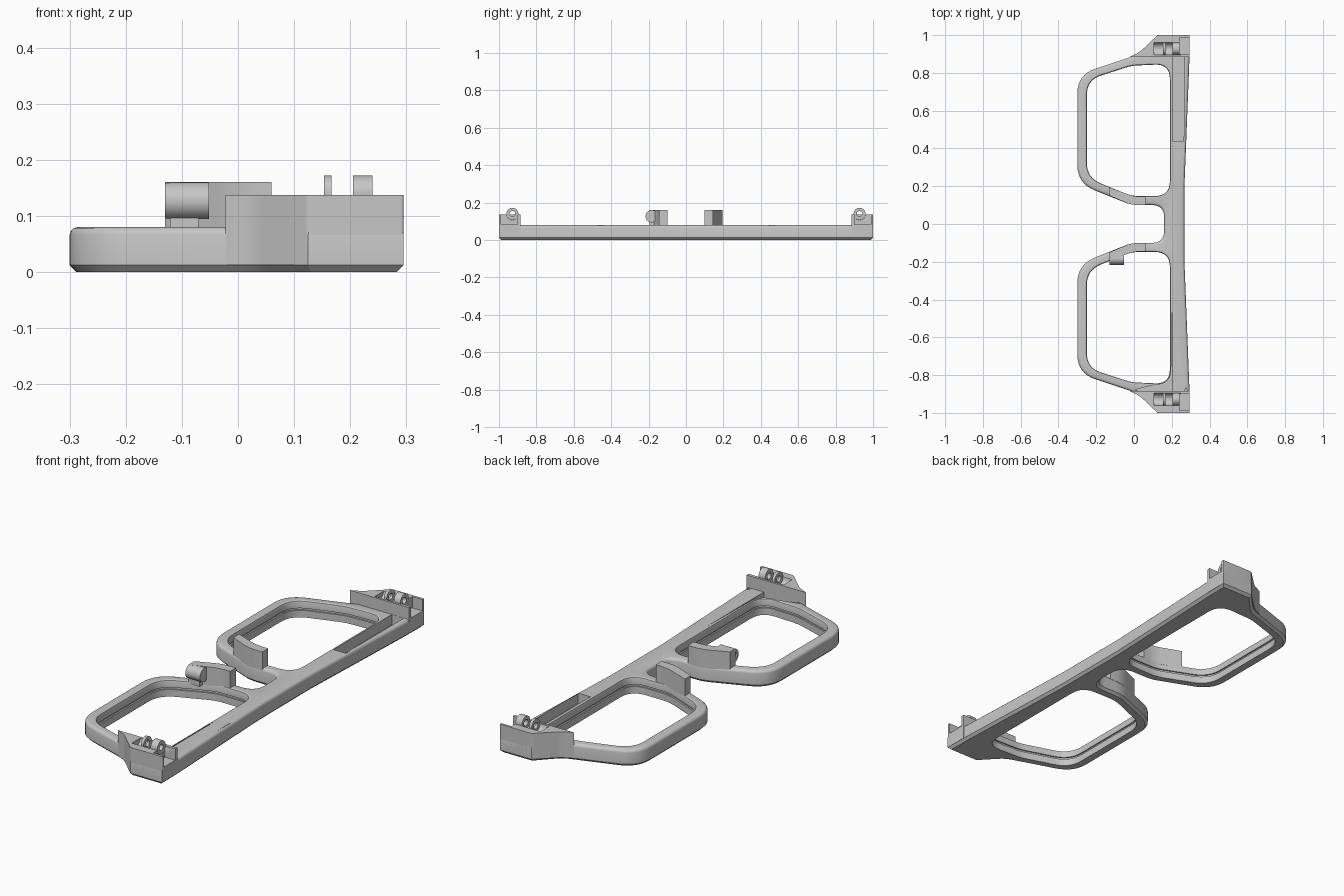
import bpy, bmesh, math
from mathutils import Vector, Matrix

cube = bpy.data.objects.get("Cube")
if cube:
    bpy.data.objects.remove(cube, do_unlink=True)

grey = bpy.data.materials.new("plain grey")
grey.use_nodes = True
grey.diffuse_color = (0.57, 0.57, 0.57, 1)
grey.node_tree.nodes["Principled BSDF"].inputs["Base Color"].default_value = (0.57, 0.57, 0.57, 1)


def finish(name, bm):
    bm.normal_update()
    bmesh.ops.recalc_face_normals(bm, faces=bm.faces)
    mesh = bpy.data.meshes.new(name)
    bm.to_mesh(mesh)
    bm.free()
    mesh.materials.append(grey)
    ob = bpy.data.objects.new(name, mesh)
    bpy.context.collection.objects.link(ob)
    return ob


def rounded(corners, steps=8):
    """Turn (x, y, trim) corners into a smooth closed outline."""
    out = []
    for i, (x, y, r) in enumerate(corners):
        p = Vector((x, y))
        if r == 0:
            out.append(p)
            continue
        a = p + (Vector(corners[i - 1][:2]) - p).normalized() * r
        b = p + (Vector(corners[(i + 1) % len(corners)][:2]) - p).normalized() * r
        for k in range(steps + 1):
            t = k / steps
            out.append(a * (1 - t) ** 2 + p * 2 * t * (1 - t) + b * t * t)
    return out


def grow(pts, d):
    """Offset a counter-clockwise outline outwards by d."""
    out = []
    for i, p in enumerate(pts):
        e, f = (p - pts[i - 1]).normalized(), (pts[(i + 1) % len(pts)] - p).normalized()
        n, m = Vector((e.y, -e.x)), Vector((f.y, -f.x))
        out.append(p + (n + m) * d / (1 + n.dot(m)))
    return out


def walls(bm, pts, profile):
    """Loft an outline through (height, offset) levels; return end rings."""
    rings = [[bm.verts.new((p.x, p.y, z)) for p in grow(pts, d)] for z, d in profile]
    n = len(pts)
    for lo, hi in zip(rings, rings[1:]):
        for i in range(n):
            bm.faces.new((lo[i], lo[(i + 1) % n], hi[(i + 1) % n], hi[i]))
    return rings[0], rings[-1]


def fill(bm, rings):
    """Fill a flat region bounded by an outer ring and its holes."""
    edges = [bm.edges.get((r[i - 1], r[i])) for r in rings for i in range(len(r))]
    bmesh.ops.triangle_fill(bm, use_beauty=True, edges=edges, normal=(0, 0, 1))


def stack(name, pts, profile):
    bm = bmesh.new()
    low, high = walls(bm, pts, profile)
    bm.faces.new(low[::-1])
    bm.faces.new(high)
    return finish(name, bm)


def rectangle(x, y):
    return [Vector(p) for p in ((x[0], y[0]), (x[1], y[0]), (x[1], y[1]), (x[0], y[1]))]


def box(name, x, y, z):
    return stack(name, rectangle(x, y), [(z[0], 0), (z[1], 0)])


def rod(name, x0, x1, y, z, r):
    bm = bmesh.new()
    place = Matrix.Translation(((x0 + x1) / 2, y, z)) @ Matrix.Rotation(math.pi / 2, 4, "Y")
    bmesh.ops.create_cone(bm, cap_ends=True, segments=32, radius1=r, radius2=r,
                          depth=x1 - x0, matrix=place)
    return finish(name, bm)


def cut(ob, tool):
    mod = ob.modifiers.new("cut", "BOOLEAN")
    mod.operation, mod.solver, mod.object = "DIFFERENCE", "EXACT", tool
    bpy.context.view_layer.objects.active = ob
    bpy.ops.object.modifier_apply(modifier=mod.name)
    bpy.data.objects.remove(tool, do_unlink=True)


def mirrored(pts, s):
    return pts if s > 0 else [(p[0], -p[1], *p[2:]) for p in pts[::-1]]


# Half outlines, counter-clockwise, as (x, y, corner trim)
half = [(0.267, 0.2, 0), (0.293, 0.86, 0), (0.295, 1, 0), (0.125, 1, 0),
        (0.03, 0.9, 0.03), (-0.3, 0.79, 0.1), (-0.3, 0.215, 0.1),
        (-0.013, 0.1, 0.04), (0.16, 0.1, 0.065)]
hole = [(0.19, 0.148, 0.08), (0.19, 0.847, 0.08), (-0.013, 0.838, 0.03),
        (-0.25, 0.762, 0.08), (-0.25, 0.245, 0.08), (-0.013, 0.148, 0.04)]
block = [(0.295, 0.885, 0), (0.295, 1, 0.005), (0.125, 1, 0.01),
         (0.03, 0.91, 0.02), (-0.022, 0.885, 0)]
pad = [(0.06, 0.1, 0), (0.06, 0.145, 0), (0, 0.145, 0.04), (-0.13, 0.194, 0),
       (-0.13, 0.15, 0), (-0.013, 0.1, 0.04)]

# Front frame: chamfered underside, rounded rim, grooved lens openings, brow channels
bm = bmesh.new()
low, high = walls(bm, rounded(half + mirrored(half, -1)),
                  [(0, -0.012), (0.012, 0), (0.066, 0), (0.073, -0.002),
                   (0.078, -0.007), (0.08, -0.014)])
bottoms, tops = [low], [high]
for s in (1, -1):
    low, high = walls(bm, rounded(mirrored(hole, s)),
                      [(0, 0), (0.034, 0), (0.034, 0.007), (0.044, 0.007), (0.044, 0),
                       (0.072, 0), (0.077, 0.002), (0.08, 0.007)])
    bottoms.append(low)
    tops.append(high)
    low, high = walls(bm, rectangle((0.203, 0.268), sorted((s * 0.44, s * 0.884))),
                      [(0.03, 0), (0.08, 0)])
    bm.faces.new(low)
    tops.append(high)
fill(bm, bottoms)
fill(bm, tops)
parts = [finish("front_frame", bm)]

for s, side in ((1, "back"), (-1, "front")):
    # Raised end block with hinge recess and open corner pocket
    end = stack(side + "_end_block", rounded(mirrored(block, s)), [(0.012, 0), (0.137, 0)])
    cut(end, rod("recess_cutter", 0.105, 0.245, s * 0.928, 0.14, 0.033))
    cut(end, box("pocket_cutter", (0.24, 0.32), sorted((s * 0.9, s * 0.988)), (0.082, 0.2)))
    parts.append(end)

    # Hinge knuckles
    for i, (a, b) in enumerate(((0.153, 0.167), (0.205, 0.24))):
        knuckle = rod(f"{side}_hinge_knuckle_{i + 1}", a, b, s * 0.928, 0.14, 0.032)
        cut(knuckle, rod("pin_cutter", a - 0.01, b + 0.01, s * 0.928, 0.14, 0.015))
        parts.append(knuckle)

    # Nose pad
    parts.append(stack(side + "_nose_pad", rounded(mirrored(pad, s)), [(0.07, 0), (0.16, 0)]))

# Hollow barrel on the side of one nose pad
barrel = rod("nose_pad_barrel", -0.13, -0.052, -0.183, 0.127, 0.033)
cut(barrel, rod("bore_cutter", -0.14, -0.08, -0.188, 0.127, 0.016))
parts += [barrel, box("barrel_foot", (-0.12, -0.07), (-0.195, -0.165), (0.07, 0.11))]

# Smooth curves, crisp edges
for ob in parts:
    bpy.ops.object.select_all(action="DESELECT")
    ob.select_set(True)
    bpy.context.view_layer.objects.active = ob
    bpy.ops.object.shade_smooth_by_angle(angle=math.radians(30))
